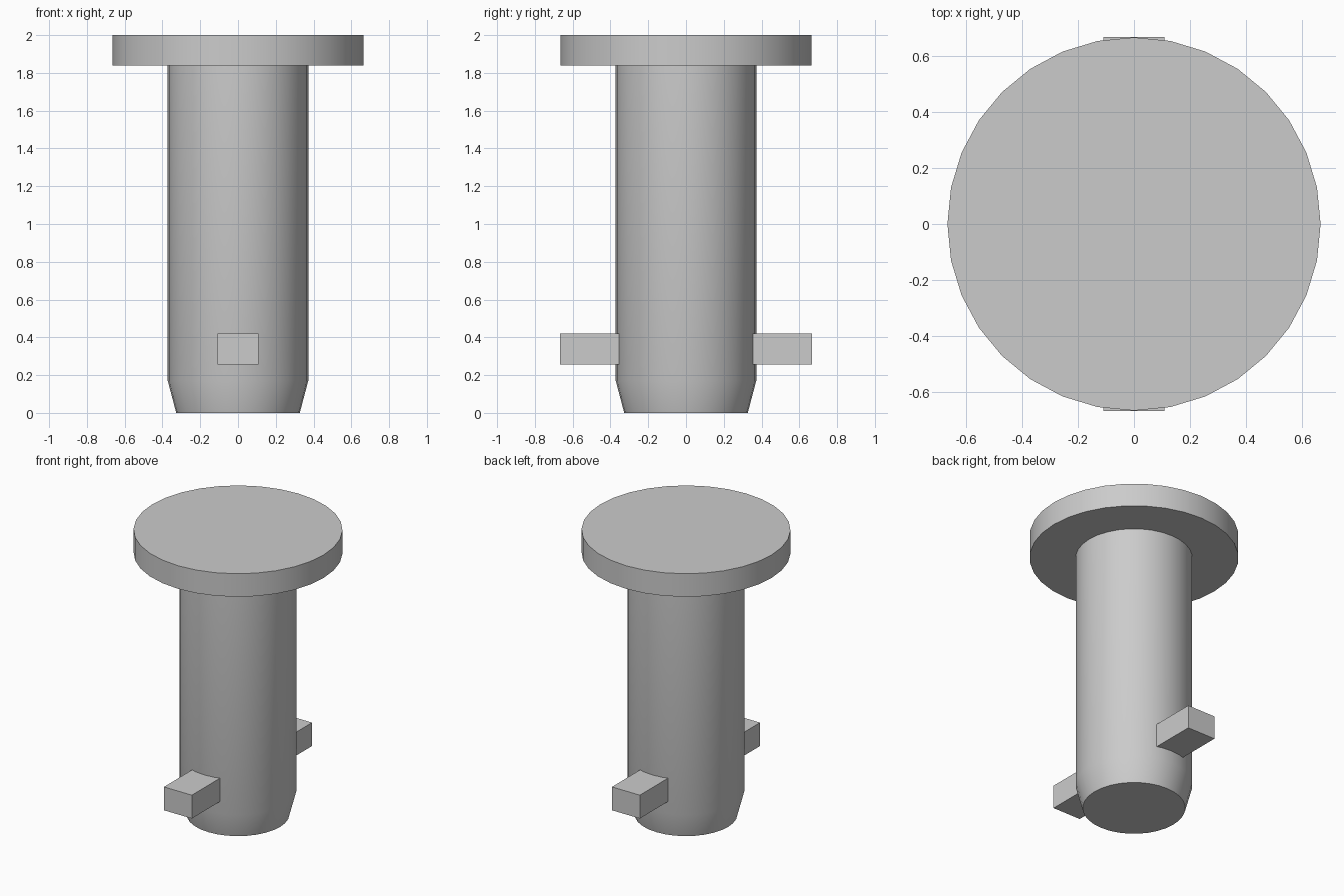
import bpy
import bmesh
from math import radians

cube = bpy.data.objects.get("Cube")
if cube:
    bpy.data.objects.remove(cube, do_unlink=True)

SIDES = 32

metal = bpy.data.materials.new("grey metal")
metal.use_nodes = True
metal.diffuse_color = (0.6, 0.6, 0.6, 1)
metal.node_tree.nodes["Principled BSDF"].inputs["Base Color"].default_value = (0.6, 0.6, 0.6, 1)


def lathe(name, profile):
    """Closed solid of revolution from (radius, height) rings, bottom to top."""
    bm = bmesh.new()
    rings = []
    for radius, z in profile:
        ring = bmesh.ops.create_circle(bm, segments=SIDES, radius=radius)["verts"]
        for v in ring:
            v.co.z = z
        rings.append(ring)
    for low, high in zip(rings, rings[1:]):
        for i in range(SIDES):
            j = (i + 1) % SIDES
            bm.faces.new((low[i], low[j], high[j], high[i]))
    bm.faces.new(rings[0])
    bm.faces.new(rings[-1])
    bmesh.ops.recalc_face_normals(bm, faces=bm.faces)
    mesh = bpy.data.meshes.new(name)
    bm.to_mesh(mesh)
    bm.free()
    obj = bpy.data.objects.new(name, mesh)
    bpy.context.collection.objects.link(obj)
    mesh.materials.append(metal)
    bpy.ops.object.select_all(action="DESELECT")
    obj.select_set(True)
    bpy.context.view_layer.objects.active = obj
    bpy.ops.object.shade_smooth_by_angle(angle=radians(30))
    return obj


# Shaft with a tapered tip, and the flat round head
lathe("shaft", [(0.327, 0), (0.372, 0.17), (0.372, 1.838)])
lathe("head", [(0.665, 1.838), (0.665, 2)])

# Locking lugs on the front and back, rooted inside the shaft
for name, side in (("front_lug", -1), ("back_lug", 1)):
    inner, outer = 0.3, 0.667
    bpy.ops.mesh.primitive_cube_add(size=1, location=(0, side * (inner + outer) / 2, 0.337))
    lug = bpy.context.object
    lug.name = name
    lug.scale = (0.217, outer - inner, 0.164)
    lug.data.materials.append(metal)
